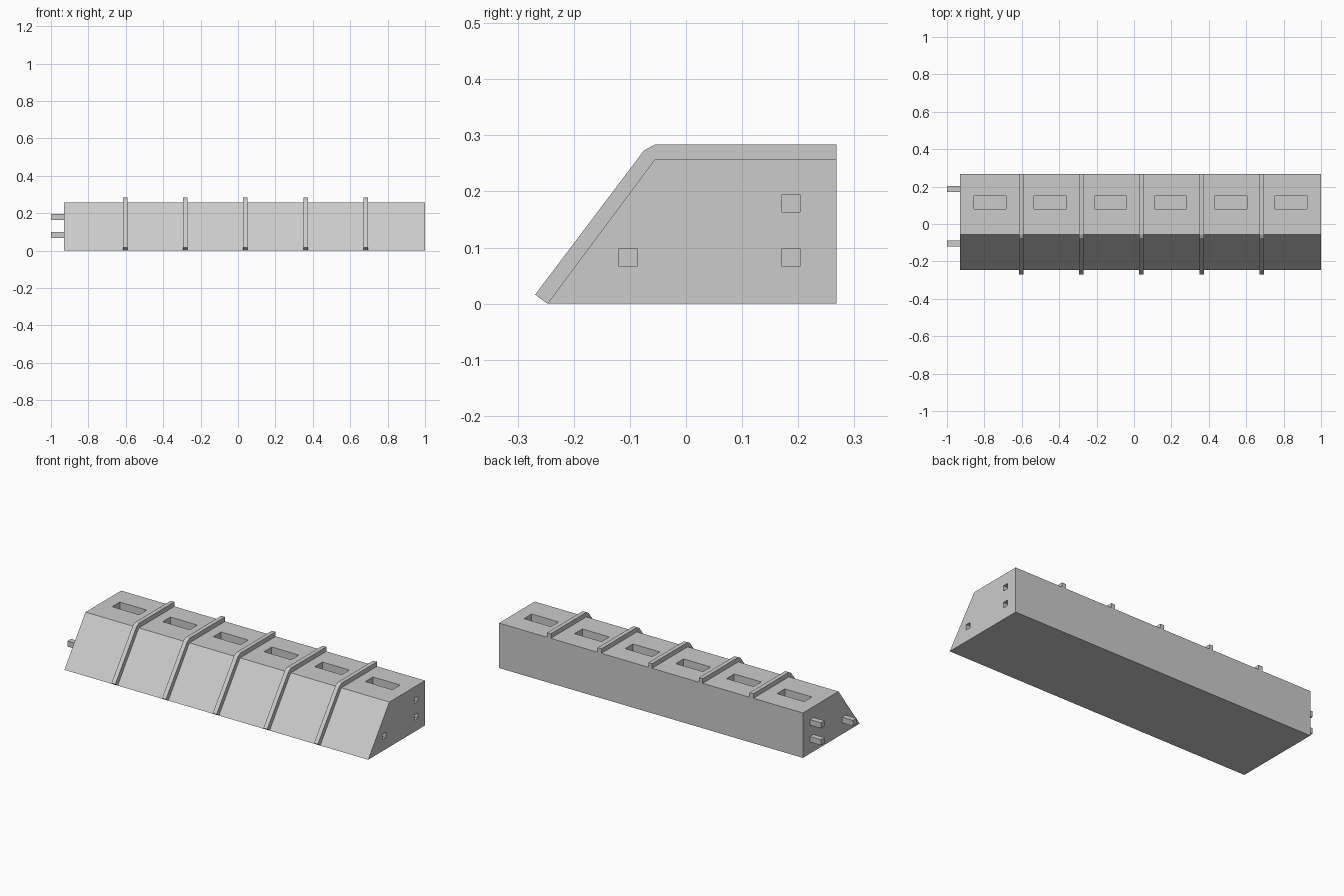
import bpy
import bmesh
from mathutils import Matrix, Vector

cube = bpy.data.objects.get("Cube")
if cube:
    bpy.data.objects.remove(cube, do_unlink=True)

# Single plain grey
grey = bpy.data.materials.new("light_grey")
grey.use_nodes = True
colour = (0.6, 0.6, 0.6, 1)
grey.diffuse_color = colour
grey.node_tree.nodes["Principled BSDF"].inputs["Base Color"].default_value = colour

X0, X1 = -0.93, 1.0          # body ends
COUNT = 6                    # equal bays
BAY = (X1 - X0) / COUNT
FRONT, BACK, SHOULDER, TOP = -0.247, 0.268, -0.055, 0.258
PEG, PEG_LENGTH = 0.032, 0.07
PEG_SPOTS = [(-0.103, 0.082), (0.187, 0.082), (0.187, 0.179)]


def finish(name, bm):
    bmesh.ops.recalc_face_normals(bm, faces=bm.faces)
    mesh = bpy.data.meshes.new(name)
    bm.to_mesh(mesh)
    bm.free()
    mesh.materials.append(grey)
    obj = bpy.data.objects.new(name, mesh)
    bpy.context.collection.objects.link(obj)
    return obj


def prism(name, profile, x_from, x_to):
    """Extrude a (y, z) profile along x."""
    bm = bmesh.new()
    face = bm.faces.new([bm.verts.new((x_from, y, z)) for y, z in profile])
    new = bmesh.ops.extrude_face_region(bm, geom=[face])["geom"]
    verts = [v for v in new if isinstance(v, bmesh.types.BMVert)]
    bmesh.ops.translate(bm, verts=verts, vec=(x_to - x_from, 0, 0))
    return finish(name, bm)


def add_box(bm, centre, size):
    matrix = Matrix.Translation(centre) @ Matrix.Diagonal((*size, 1))
    bmesh.ops.create_cube(bm, size=1, matrix=matrix)


# Long block with a sloping front
body = prism("barrier_body", [(FRONT, 0), (SHOULDER, TOP), (BACK, TOP), (BACK, 0)], X0, X1)

# Slots in the top and peg sockets in the left end
bm = bmesh.new()
SLOT_DEPTH = 0.1
for i in range(COUNT):
    add_box(bm, Vector((X0 + BAY * (i + 0.5), 0.114, TOP)), (0.172, 0.07, SLOT_DEPTH * 2))
for y, z in PEG_SPOTS:
    add_box(bm, Vector((X1, y, z)), (PEG_LENGTH * 2, PEG, PEG))
cutter = finish("recess_cutter", bm)
cut = body.modifiers.new("recesses", "BOOLEAN")
cut.operation = "DIFFERENCE"
cut.solver = "EXACT"
cut.object = cutter
bpy.context.view_layer.update()
evaluated = body.evaluated_get(bpy.context.evaluated_depsgraph_get())
body.data = bpy.data.meshes.new_from_object(evaluated)
body.modifiers.clear()
bpy.data.objects.remove(cutter, do_unlink=True)

# Raised ribs wrapping the slope and top between bays
rib_profile = [(FRONT, 0), (-0.269, 0.016), (-0.075, 0.273), (SHOULDER, 0.284),
               (BACK, 0.284), (BACK, TOP), (SHOULDER, TOP)]
for i in range(1, COUNT):
    x = X0 + BAY * i + 0.005
    prism(f"rib_{i}", rib_profile, x - 0.012, x + 0.012)

# Connecting pegs on the right end
for i, (y, z) in enumerate(PEG_SPOTS, 1):
    bm = bmesh.new()
    add_box(bm, Vector((X0 - PEG_LENGTH / 2, y, z)), (PEG_LENGTH, PEG, PEG))
    finish(f"connecting_peg_{i}", bm)
